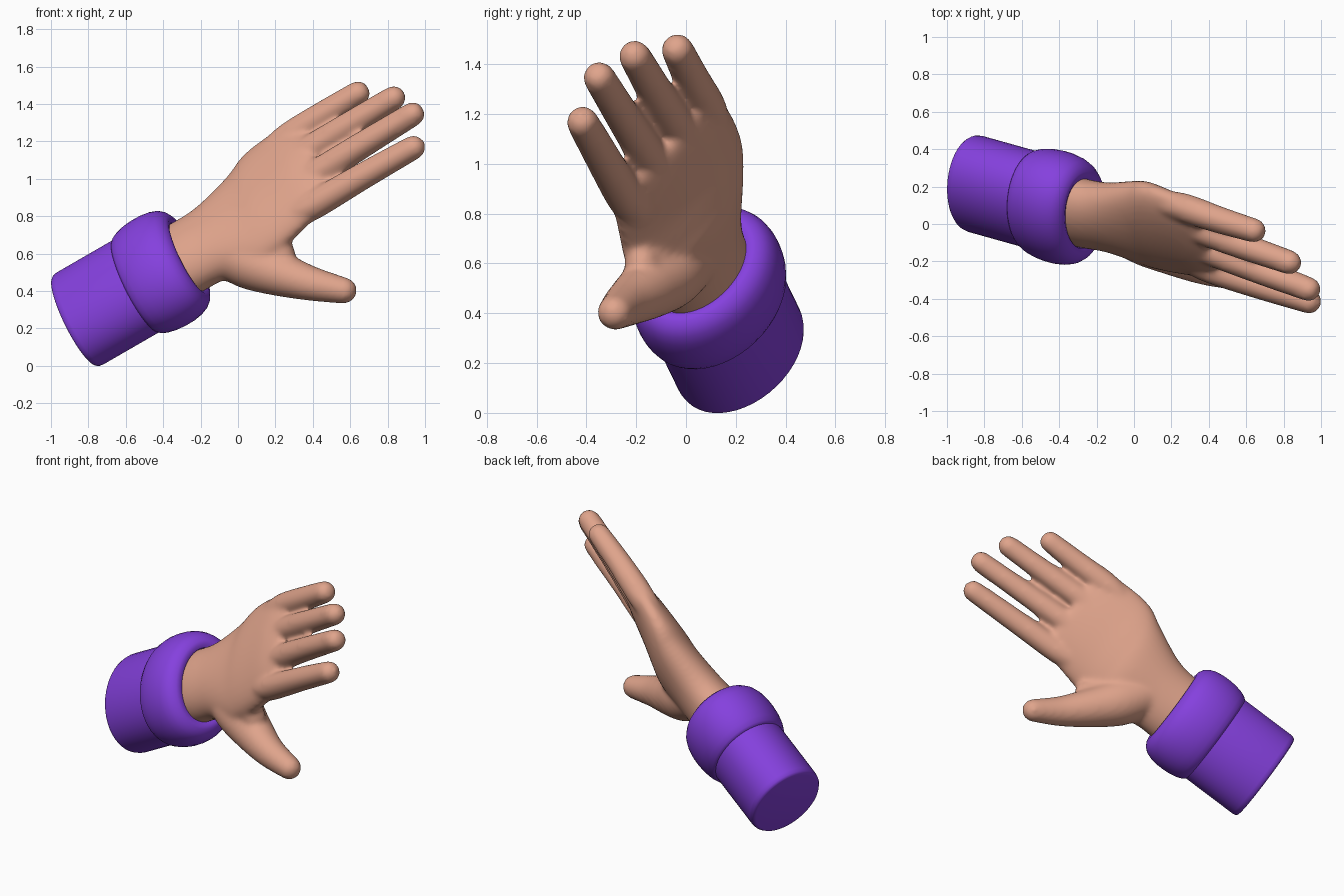
import bpy, bmesh, math
from mathutils import Vector, Matrix

if "Cube" in bpy.data.objects:
    bpy.data.objects.remove(bpy.data.objects["Cube"])

# Arm frame: x runs along the arm, y across the palm towards the little finger, z out of the hand's back
D = Vector((0.842, -0.236, 0.486)).normalized()
U = Vector((-0.245, 0.635, 0.734))
U = (U - D * U.dot(D)).normalized()
N = D.cross(U)
FRAME = Matrix.Translation((-0.868, 0.22, 0.24)) @ Matrix((D, U, N)).transposed().to_4x4()


def material(name, rgb):
    m = bpy.data.materials.new(name)
    m.diffuse_color = (*rgb, 1)
    m.use_nodes = True
    m.node_tree.nodes["Principled BSDF"].inputs["Base Color"].default_value = m.diffuse_color
    return m


SKIN = material("skin", (0.74, 0.37, 0.26))
PURPLE = material("purple cloth", (0.235, 0.052, 0.73))


def smooth_sections(keys, steps=6):
    """Catmull-Rom resampling of tuples."""
    out = []
    for i in range(len(keys) - 1):
        p = [keys[max(0, min(len(keys) - 1, i + j))] for j in (-1, 0, 1, 2)]
        for s in range(steps):
            f = s / steps
            out.append([0.5 * (2 * b + (c - a) * f + (2 * a - 5 * b + 4 * c - d) * f * f
                               + (3 * b - a - 3 * c + d) * f ** 3) for a, b, c, d in zip(*p)])
    return out + [list(keys[-1])]


def skin_rings(bm, rings):
    """Closed tube through rings given as (centre, axis a, axis b)."""
    seg = 48
    loops = []
    for c, a, b in rings:
        loops.append([bm.verts.new(c + a * math.cos(k * math.tau / seg) + b * math.sin(k * math.tau / seg))
                      for k in range(seg)])
    for r, s in zip(loops, loops[1:]):
        for k in range(seg):
            j = (k + 1) % seg
            bm.faces.new((r[k], r[j], s[j], s[k]))
    bm.faces.new(loops[0][::-1])
    bm.faces.new(loops[-1])


def loft(bm, sections):
    """Ellipses given as (t, centre u, centre n, half width, half thickness)."""
    skin_rings(bm, [(Vector((t, u, n)), Vector((0, a, 0)), Vector((0, 0, b))) for t, u, n, a, b in sections])


def sausage(bm, keys):
    """Round-ended tube along (t, u, n, radius) keys."""
    pts = smooth_sections(keys)
    cen = [Vector(p[:3]) for p in pts]
    rings = []

    def ring(c, tan, r):
        side = Vector((0, 0, 1)).cross(tan).normalized()
        rings.append((c, side * r, tan.cross(side) * r))

    def cap(c, tan, r, sign):
        angles = [math.radians(x) for x in (15, 30, 45, 60, 75, 87)]
        for a in (angles if sign > 0 else angles[::-1]):
            ring(c + tan * (sign * r * math.sin(a)), tan, r * math.cos(a))

    last = len(pts) - 1
    tans = [(cen[min(i + 1, last)] - cen[max(i - 1, 0)]).normalized() for i in range(last + 1)]
    cap(cen[0], tans[0], pts[0][3], -1)
    for c, tan, p in zip(cen, tans, pts):
        ring(c, tan, p[3])
    cap(cen[-1], tans[-1], pts[-1][3], 1)
    skin_rings(bm, rings)


def finish(name, bm, mat):
    bmesh.ops.recalc_face_normals(bm, faces=bm.faces)
    me = bpy.data.meshes.new(name)
    bm.to_mesh(me)
    bm.free()
    me.materials.append(mat)
    ob = bpy.data.objects.new(name, me)
    bpy.context.collection.objects.link(ob)
    bpy.ops.object.select_all(action='DESELECT')
    ob.select_set(True)
    bpy.context.view_layer.objects.active = ob
    return ob


# Sleeve and rolled cuff: (distance along arm, change of radius)
PROFILES = {
    "sleeve": [(-0.006, -0.025), (-0.003, -0.013), (0.008, -0.004), (0.03, 0), (0.45, 0)],
    "cuff": [(0.385, -0.03), (0.385, 0), (0.40, 0.013), (0.43, 0.026), (0.48, 0.037), (0.53, 0.041),
             (0.58, 0.040), (0.63, 0.032), (0.67, 0.017), (0.697, -0.005), (0.713, -0.033),
             (0.717, -0.055), (0.707, -0.077), (0.64, -0.09)],
}
for name, prof in PROFILES.items():
    bm = bmesh.new()
    loft(bm, [(t, 0, 0, 0.302 + k, 0.236 + k) for t, k in prof])
    ob = finish(name, bm, PURPLE)
    ob.data.transform(FRAME)
    bpy.ops.object.shade_smooth_by_angle(angle=math.radians(50))

# Hand: wrist and palm loft
bm = bmesh.new()
loft(bm, smooth_sections([
    (0.50, 0.0, 0.0, 0.225, 0.165),
    (0.70, 0.0, -0.005, 0.225, 0.16),
    (0.86, 0.01, -0.015, 0.24, 0.15),
    (1.07, 0.025, -0.025, 0.32, 0.143),
    (1.18, 0.06, -0.012, 0.345, 0.132),
    (1.30, 0.085, 0.003, 0.343, 0.115),
    (1.45, 0.103, 0.018, 0.325, 0.095),
    (1.55, 0.105, 0.022, 0.29, 0.072),
    (1.58, 0.105, 0.022, 0.26, 0.05)]))

# Four fingers: root u, then tip (t, u, n)
for root, t, u, n in ((-0.148, 2.121, -0.166, 0.04), (0.028, 2.189, 0.008, 0.078),
                      (0.198, 2.111, 0.187, 0.063), (0.356, 1.923, 0.361, 0.041)):
    sausage(bm, [(1.35, root * 0.93 + 0.008, 0.012, 0.07), (1.48, root, 0.02, 0.078),
                 ((1.48 + t) / 2, (root + u) / 2, n * 0.5 + 0.014, 0.072), (t, u, n, 0.065)])

# Thumb with its fleshy base, and the web towards the index finger
sausage(bm, [(0.90, -0.05, -0.035, 0.135), (1.0, -0.18, -0.075, 0.145), (1.112, -0.306, -0.118, 0.124),
             (1.259, -0.447, -0.172, 0.094), (1.405, -0.553, -0.24, 0.071)])
sausage(bm, [(0.95, -0.08, -0.04, 0.12), (1.09, -0.19, -0.055, 0.11), (1.20, -0.255, -0.065, 0.07)])

# Fuse and soften
hand = finish("hand", bm, SKIN)
rm = hand.modifiers.new("fuse", 'REMESH')
rm.mode = 'VOXEL'
rm.voxel_size = 0.014
sm = hand.modifiers.new("soften", 'SMOOTH')
sm.factor = 0.5
sm.iterations = 14
for mod in ("fuse", "soften"):
    bpy.ops.object.modifier_apply(modifier=mod)
hand.data.transform(FRAME)
if not hand.data.materials:
    hand.data.materials.append(SKIN)
bpy.ops.object.shade_smooth()
